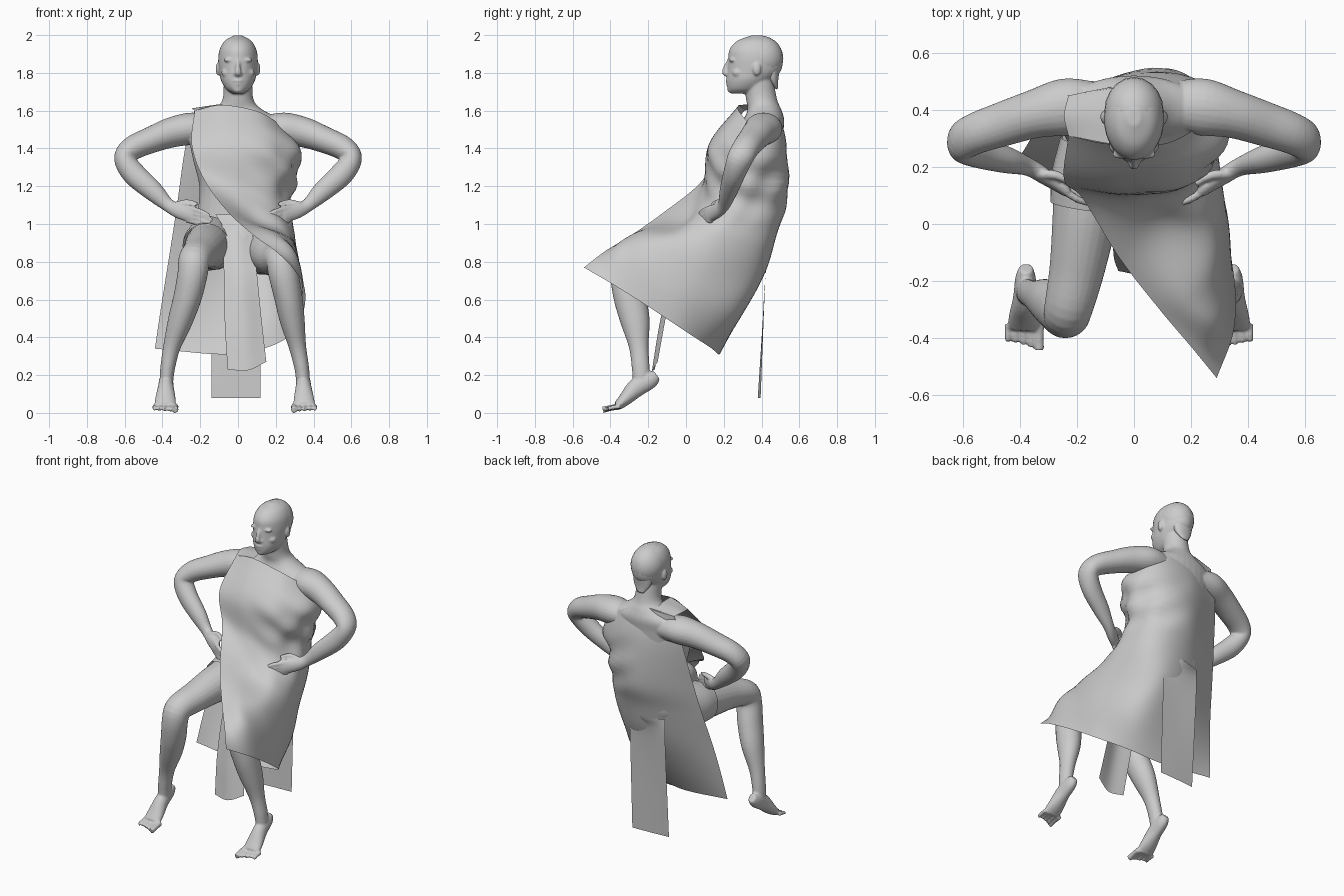
import bpy, bmesh, math
from mathutils import Vector, Matrix


def spline(pts, n):
    """Catmull-Rom through points of any dimension."""
    p = [Vector(a) for a in pts]
    p = [p[0] * 2 - p[1]] + p + [p[-1] * 2 - p[-2]]
    out = []
    for i in range(1, len(p) - 2):
        a, b, c, d = p[i - 1:i + 3]
        for k in range(n):
            t = k / n
            out.append((b * 2 + (c - a) * t + (a * 2 - b * 5 + c * 4 - d) * t * t
                        + (b * 3 - a - c * 3 + d) * t ** 3) * 0.5)
    return out + [p[-2]]


def tube(bm, secs, ref, n=5, seg=24, cap=True, level=False):
    """Loft of ellipses; each section is x, y, z, radius along ref, other radius."""
    s = spline(secs, n)
    rings = []
    for i, q in enumerate(s):
        c = q.to_3d()
        t = (s[min(i + 1, len(s) - 1)].to_3d() - s[max(i - 1, 0)].to_3d()).normalized()
        if level:
            t = Vector((0, 0, 1))
        u = (Vector(ref) - t * t.dot(Vector(ref))).normalized()
        v = t.cross(u)
        rings.append([bm.verts.new(c + u * q[3] * math.cos(a) + v * q[4] * math.sin(a))
                      for a in (2 * math.pi * k / seg for k in range(seg))])
    for r0, r1 in zip(rings, rings[1:]):
        for k in range(seg):
            bm.faces.new((r0[k], r0[(k + 1) % seg], r1[(k + 1) % seg], r1[k]))
    if cap:
        bm.faces.new(rings[0])
        bm.faces.new(rings[-1])


def blob(bm, c, r):
    bmesh.ops.create_uvsphere(bm, u_segments=20, v_segments=14, radius=1,
                              matrix=Matrix.Translation(c) @ Matrix.Diagonal((*r, 1)))


def finish(name, bm):
    bmesh.ops.recalc_face_normals(bm, faces=bm.faces[:])
    for f in bm.faces:
        f.smooth = True
    me = bpy.data.meshes.new(name)
    bm.to_mesh(me)
    bm.free()
    ob = bpy.data.objects.new(name, me)
    bpy.context.collection.objects.link(ob)
    return ob


def sheet(name, rows, n=8, wrinkle=None):
    """Smooth cloth through a small grid of control points."""
    cols = list(zip(*[spline(r, n) for r in rows]))
    grid = [spline(c, n) for c in cols]
    bm = bmesh.new()
    vs = [[bm.verts.new(p) for p in c] for c in grid]
    for a, b in zip(vs, vs[1:]):
        for k in range(len(a) - 1):
            bm.faces.new((a[k], a[k + 1], b[k + 1], b[k]))
    bm.normal_update()
    if wrinkle:
        moves = [(v, v.normal * wrinkle(v.co)) for v in bm.verts]
        for v, m in moves:
            v.co += m
    return finish(name, bm)


X, Y, Z = (1, 0, 0), (0, 1, 0), (0, 0, 1)
body = bmesh.new()

# torso and neck
tube(body, [(0, .33, .79, .13, .08), (0, .30, .92, .235, .15), (0, .31, 1.05, .215, .15),
            (0, .325, 1.2, .205, .165), (0, .335, 1.35, .24, .175), (0, .375, 1.48, .26, .14),
            (0, .41, 1.55, .23, .11), (0, .415, 1.605, .13, .09), (0, .40, 1.66, .082, .082),
            (0, .38, 1.78, .075, .08)], X, seg=32, level=True)

# head, nose, brow, lips, chin
tube(body, [(0, .30, 1.69, .03, .06), (0, .315, 1.715, .064, .095), (0, .335, 1.76, .09, .120),
            (0, .36, 1.81, .1, .142), (0, .368, 1.87, .105, .145), (0, .368, 1.925, .097, .137),
            (0, .37, 1.97, .07, .098), (0, .375, 1.998, .022, .03)], X, seg=32, level=True)
tube(body, [(0, .232, 1.865, .012, .014), (0, .214, 1.825, .013, .018), (0, .206, 1.80, .019, .014),
            (0, .222, 1.786, .015, .01)], X, seg=12)
blob(body, (0, .226, 1.758), (.03, .018, .008))
blob(body, (0, .229, 1.742), (.025, .018, .008))
blob(body, (0, .245, 1.71), (.03, .026, .018))
for s in (1, -1):
    blob(body, (s * .042, .245, 1.868), (.036, .018, .010))
    blob(body, (s * .042, .254, 1.842), (.018, .014, .009))
    blob(body, (s * .018, .226, 1.795), (.011, .014, .009))
    blob(body, (s * .06, .275, 1.80), (.028, .03, .025))
    blob(body, (s * .106, .375, 1.82), (.012, .022, .034))

for s in (1, -1):
    # arm, hand on hip, fingers
    def side(pts):
        return [(s * p[0], *p[1:]) for p in pts]
    tube(body, side([(.13, .42, 1.50, .08, .07), (.24, .41, 1.505, .10, .085), (.35, .385, 1.485, .085, .08),
                     (.46, .35, 1.445, .078, .07), (.56, .315, 1.40, .072, .064),
                     (.60, .285, 1.345, .068, .056), (.55, .255, 1.265, .058, .062),
                     (.45, .225, 1.175, .047, .054), (.37, .20, 1.10, .032, .036),
                     (.31, .165, 1.07, .028, .042), (.235, .115, 1.05, .02, .046)]), Y)
    for i in range(4):
        z = .022 * i
        tube(body, side([(.27, .135, 1.085 - z, .014, .014), (.20, .088, 1.068 - z, .013, .013),
                         (.135 + .012 * abs(i - 1), .068, 1.042 - z, .009, .009)]), Z, seg=10)
    tube(body, side([(.33, .175, 1.10, .018, .018), (.27, .17, 1.115, .016, .016),
                     (.215, .14, 1.105, .01, .01)]), Z, seg=10)

    # leg; the covered thigh sits slightly lower
    d = -.015 if s > 0 else .02
    h = -.03 if s > 0 else 0
    tube(body, side([(.13, .30, .90 + h, .12, .14), (.155, .15, .885 + h, .125, .125),
                     (.175, 0, .87 + h, .112, .112),
                     (.20, -.16, .845 + h, .097, .092), (.23, -.295, .812, .085, .08),
                     (.24, -.322, .74, .08, .078), (.265, -.30, .62, .075, .085),
                     (.295 + d / 2, -.27, .49, .066, .078), (.33 + d, -.25, .35, .046, .052),
                     (.352 + d, -.24, .24, .039, .047), (.36 + d, -.235, .16, .036, .045)]), X)
    # raised heel, foot and toes
    tube(body, side([(.358 + d, -.155, .20, .024, .028), (.36 + d, -.19, .175, .036, .046),
                     (.362 + d, -.26, .135, .042, .05), (.364 + d, -.32, .075, .054, .036),
                     (.366 + d, -.362, .036, .058, .024)]), X)
    for i in range(5):
        x = .312 + d + .0275 * i
        r = .018 if i == 0 else .0125
        tube(body, side([(x, -.35, .034, r, r), (x, -.40, .026, r * .9, r * .9),
                         (x, -.44 + .01 * i, .016, r, r)]), X, seg=10)

person = finish("body", body)
rm = person.modifiers.new("fuse", 'REMESH')
rm.mode = 'VOXEL'
rm.voxel_size = .0065
rm.use_smooth_shade = True
sm = person.modifiers.new("soften", 'SMOOTH')
sm.factor = .5
sm.iterations = 3

# cropped hair and nape
hair = bmesh.new()
blob(hair, (0, .394, 1.876), (.104, .121, .121))
tube(hair, [(0, .45, 1.82, .07, .05), (0, .465, 1.76, .055, .025), (0, .482, 1.715, .02, .006)], X)
finish("hair", hair)

# short trouser leg on the bare side
shorts = bmesh.new()
tube(shorts, [(-.13, .28, .905, .13, .15), (-.155, .15, .89, .137, .137),
              (-.168, .06, .88, .125, .122)], X, cap=False)
finish("shorts", shorts)

# draped robe: each row runs from front free edge, round the left side, to back free edge
robe = [
    [(-.23, .31, 1.60), (-.08, .28, 1.63), (.12, .285, 1.59), (.25, .38, 1.50), (.18, .485, 1.54), (0, .485, 1.625), (-.23, .45, 1.605)],
    [(-.245, .155, 1.42), (-.03, .12, 1.42), (.2, .15, 1.40), (.335, .33, 1.38), (.24, .495, 1.40), (0, .53, 1.40), (-.28, .43, 1.40)],
    [(-.18, .09, 1.235), (.03, .09, 1.18), (.2, .155, 1.14), (.28, .32, 1.12), (.2, .485, 1.12), (0, .53, 1.12), (-.32, .37, 1.12)],
    [(-.05, -.12, 1.06), (.09, -.01, 1.02), (.245, .03, .985), (.30, .2, .94), (.22, .425, .92), (0, .475, .95), (-.35, .32, .92)],
    [(.09, -.30, .935), (.20, -.25, .95), (.30, -.12, .885), (.315, .1, .76), (.2, .36, .72), (0, .415, .75), (-.385, .26, .70)],
    [(.2, -.43, .855), (.30, -.34, .855), (.335, -.16, .72), (.32, .05, .6), (.2, .26, .52), (-.04, .30, .53), (-.415, .22, .51)],
    [(.29, -.54, .77), (.35, -.37, .67), (.35, -.18, .55), (.30, 0, .43), (.15, .13, .345), (-.08, .175, .31), (-.44, .19, .34)],
]


def folds(p):
    w = max(0, 1 - abs(p.z - 1.24) / .3) * max(0, min(1, (p.x + .02) / .25))
    return w * (.012 * math.sin(p.z * 34 + p.x * 22 + p.y * 14) + .009 * math.sin(p.z * 21 - p.y * 34))


sheet("robe", robe, wrinkle=folds)

# cloth lying over the right shoulder joins front and back of the robe
sheet("shoulder_cloth", [[(-.23, .31, 1.60), (-.245, .38, 1.612), (-.23, .45, 1.605)],
                         [(-.16, .295, 1.618), (-.16, .385, 1.625), (-.16, .465, 1.612)],
                         [(-.08, .28, 1.63), (-.09, .39, 1.635), (-.08, .48, 1.622)]], n=5)

# hanging sashes, and the pointed waist fold
sheet("front_sash", [[(-.09, .12, 1.04), (0, .10, 1.04), (.09, .12, 1.04)],
                     [(-.08, .04, .92), (0, .02, .92), (.08, .04, .92)],
                     [(-.075, -.05, .74), (.01, -.08, .73), (.10, -.06, .74)],
                     [(-.07, -.12, .48), (.03, -.14, .47), (.125, -.11, .49)],
                     [(-.055, -.165, .23), (.05, -.18, .225), (.15, -.15, .27)]])
sheet("back_sash", [[(-.14, .42, .88), (0, .46, .88), (.12, .43, .88)],
                    [(-.14, .42, .72), (0, .42, .72), (.12, .42, .72)],
                    [(-.14, .38, .08), (0, .39, .08), (.12, .395, .08)]])
sheet("waist_fold", [[(-.12, .12, 1.05), (0, .09, 1.05), (.1, .11, 1.05)],
                     [(-.07, .08, .98), (.01, .05, .97), (.09, .07, .98)],
                     [(.01, .02, .90), (.025, .01, .895), (.04, .02, .90)]], n=5)
